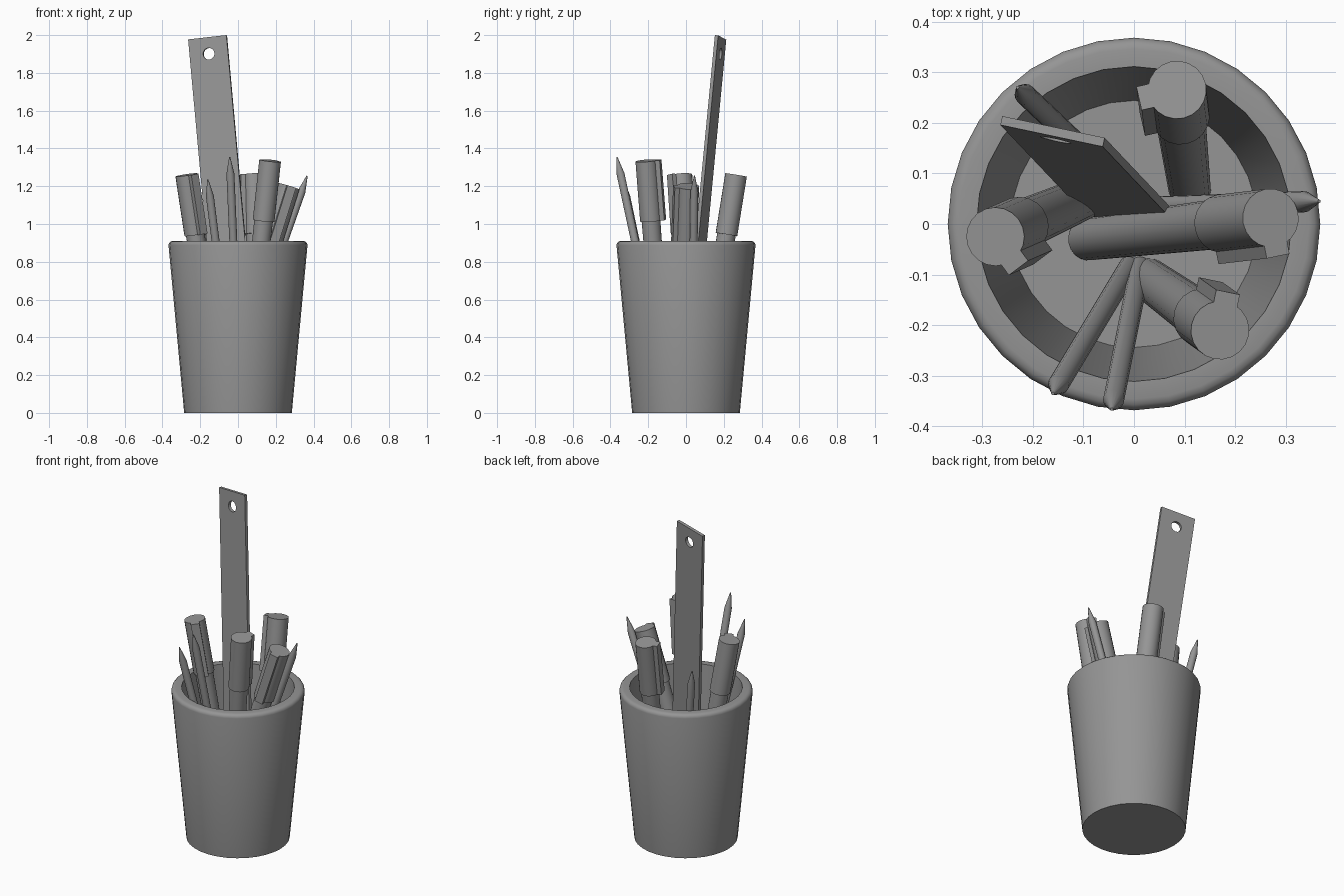
import bpy, bmesh, math
from mathutils import Vector, Matrix

if "Cube" in bpy.data.objects:
    bpy.data.objects.remove(bpy.data.objects["Cube"])

grey = bpy.data.materials.new("dark_grey")
grey.diffuse_color = (0.3, 0.3, 0.3, 1)
grey.use_nodes = True
grey.node_tree.nodes["Principled BSDF"].inputs["Base Color"].default_value = grey.diffuse_color


def finish(name, bm, matrix=None, smooth=True):
    bmesh.ops.recalc_face_normals(bm, faces=bm.faces)
    me = bpy.data.meshes.new(name)
    bm.to_mesh(me)
    bm.free()
    me.materials.append(grey)
    ob = bpy.data.objects.new(name, me)
    bpy.context.collection.objects.link(ob)
    if matrix:
        ob.matrix_world = matrix
    bpy.ops.object.select_all(action='DESELECT')
    ob.select_set(True)
    bpy.context.view_layer.objects.active = ob
    if smooth:
        bpy.ops.object.shade_smooth_by_angle(angle=math.radians(35))
    return ob


def lathe(name, profile, sides, matrix=None):
    """Turn (radius, height) points about z; radius 0 closes an end."""
    bm = bmesh.new()
    rings = []
    for r, z in profile:
        n = 1 if r == 0 else sides
        rings.append([bm.verts.new((r * math.cos(math.tau * i / sides),
                                    r * math.sin(math.tau * i / sides), z)) for i in range(n)])
    for a, b in zip(rings, rings[1:]):
        for i in range(sides):
            j = (i + 1) % sides
            quad = [a[i % len(a)], a[j % len(a)], b[j % len(b)], b[i % len(b)]]
            bm.faces.new(list(dict.fromkeys(quad)))
    return finish(name, bm, matrix)


def frame(base, up, side):
    """Matrix at base with z along up and x towards side."""
    z = Vector(up).normalized()
    s = Vector(side)
    x = (s - z * s.dot(z)).normalized()
    y = z.cross(x)
    m = Matrix((x, y, z)).transposed().to_4x4()
    m.translation = base
    return m


def box(name, x, y, z, matrix):
    bm = bmesh.new()
    bmesh.ops.create_cube(bm, size=1)
    for v in bm.verts:
        v.co = [(p[0] + p[1]) / 2 + c * (p[1] - p[0]) for p, c in zip((x, y, z), v.co)]
    return finish(name, bm, matrix, smooth=False)


FLOOR = 0.05

# cup with rounded outer rim
rim_out = [(0.346 + 0.022 * math.cos(a), 0.888 + 0.022 * math.sin(a))
           for a in (math.radians(d) for d in (0, 30, 60, 90))]
lathe("cup", [(0, 0), (0.285, 0)] + rim_out + [(0.311, 0.91), (0.244, FLOOR), (0, FLOOR)], 32)

# markers: cap top centre, foot centre, clip direction
markers = [
    ((-0.274, -0.025, 1.26), (-0.09, 0.055), (0.6, -0.8, 0)),
    ((0.170, -0.210, 1.335), (0.03, -0.11), (0.2, 0.98, 0)),
    ((0.085, 0.265, 1.26), (0.110, 0.07), (-0.97, -0.22, 0)),
    ((0.270, 0.012, 1.20), (-0.09, -0.03), (0.2, -0.98, 0)),
]
for i, (top, foot, clip) in enumerate(markers, 1):
    base = Vector((*foot, FLOOR))
    axis = Vector(top) - base
    L = axis.length
    m = frame(base, axis, clip)
    lathe(f"marker_body_{i}", [(0, 0), (0.042, 0), (0.050, L - 0.31), (0, L - 0.31)], 20, m)
    lathe(f"marker_cap_{i}", [(0, L - 0.32), (0.058, L - 0.32), (0.058, L), (0, L)], 20, m)
    box(f"marker_clip_{i}", (0.03, 0.077), (-0.024, 0.024), (L - 0.32, L), m)

# pencils: tip, foot
pencils = [
    ((-0.160, -0.335, 1.235), (-0.010, -0.085)),
    ((-0.044, -0.366, 1.355), (0.012, -0.085)),
    ((0.366, 0.045, 1.255), (-0.06, 0.03)),
    ((-0.230, 0.270, 1.17), (-0.04, 0.09)),
]
for i, (tip, foot) in enumerate(pencils, 1):
    base = Vector((*foot, FLOOR))
    axis = Vector(tip) - base
    L = axis.length
    lathe(f"pencil_{i}", [(0, 0), (0.021, 0), (0.021, L - 0.09), (0.003, L), (0, L)], 16,
          frame(base, axis, (1, 0, 0)))

# ruler with hanging hole
top = Vector((-0.161, 0.183, 1.988))
up = Vector((-0.091, 0.096, 1.0))
L = 1.94
m = frame(top - up.normalized() * L, up, (0.203, -0.043, 0.023))
ruler = box("ruler", (-0.104, 0.104), (-0.009, 0.009), (0, L), m)
bm = bmesh.new()
bmesh.ops.create_cone(bm, cap_ends=True, segments=20, radius1=0.031, radius2=0.031, depth=0.1,
                      matrix=Matrix.Translation((0, 0, L - 0.088)) @ Matrix.Rotation(math.pi / 2, 4, 'X'))
cutter = finish("hole_cutter", bm, m, smooth=False)
cutter.hide_render = True
cutter.hide_set(True)
mod = ruler.modifiers.new("hole", 'BOOLEAN')
mod.operation = 'DIFFERENCE'
mod.object = cutter
mod.solver = 'EXACT'
bpy.context.view_layer.objects.active = ruler
bpy.ops.object.modifier_apply(modifier="hole")
bpy.data.objects.remove(cutter)
